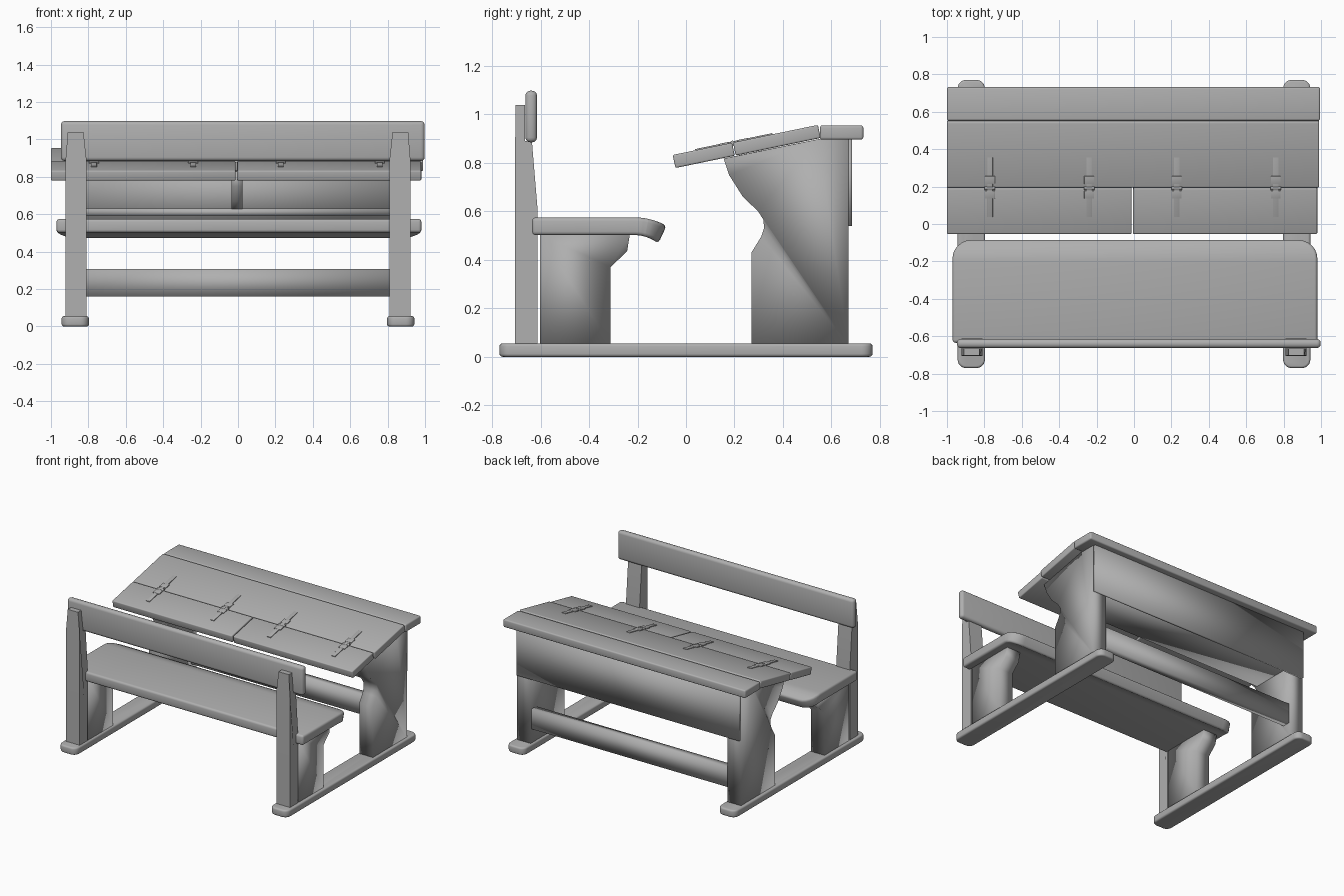
import bpy, bmesh, math
from mathutils import Matrix

if "Cube" in bpy.data.objects:
    bpy.data.objects.remove(bpy.data.objects["Cube"])

# Frame of the sloping desk top: origin on the joint between the planks
SLOPE = Matrix.Translation((0, 0.192, 0.884)) @ Matrix.Rotation(math.radians(11.7), 4, 'X')
GREY = bpy.data.materials.new("dark_grey")
GREY.diffuse_color = (0.43, 0.43, 0.43, 1)
GREY.use_nodes = True
GREY.node_tree.nodes["Principled BSDF"].inputs["Base Color"].default_value = GREY.diffuse_color


def finish(name, bm, mirror=False, matrix=None, angle=180):
    # angle: edges sharper than this stay crisp
    if matrix:
        bm.transform(matrix)
    bmesh.ops.recalc_face_normals(bm, faces=bm.faces)
    me = bpy.data.meshes.new(name)
    bm.to_mesh(me)
    bm.free()
    me.materials.append(GREY)
    ob = bpy.data.objects.new(name, me)
    bpy.context.collection.objects.link(ob)
    if mirror:
        ob.modifiers.new("mirror", 'MIRROR')
    bpy.ops.object.select_all(action='DESELECT')
    ob.select_set(True)
    bpy.context.view_layer.objects.active = ob
    if angle < 180:
        bpy.ops.object.shade_smooth_by_angle(angle=math.radians(angle))
    else:
        bpy.ops.object.shade_smooth()
    return ob


def round_edges(bm, width, segments=3):
    edges = [e for e in bm.edges if e.calc_face_angle(0) > math.radians(40)]
    bmesh.ops.bevel(bm, geom=edges, offset=width, segments=segments, profile=0.5,
                    affect='EDGES', clamp_overlap=True)


def box_mesh(x, y, z):
    bm = bmesh.new()
    bmesh.ops.create_cube(bm, size=1)
    for v in bm.verts:
        v.co = [r[0] if c < 0 else r[1] for c, r in zip(v.co, (x, y, z))]
    return bm


def round_plan(bm, radius, front_only=False):
    # round the upright corners of a box
    edges = [e for e in bm.edges if abs(e.verts[0].co.z - e.verts[1].co.z) > 0.01
             and (not front_only or e.verts[0].co.y > -0.3)]
    bmesh.ops.bevel(bm, geom=edges, offset=radius, segments=6, profile=0.5, affect='EDGES')


def board(name, x, y, z, bevel=0.01, plan=0, mirror=False, matrix=None):
    bm = box_mesh(x, y, z)
    if plan:
        round_plan(bm, plan)
    if bevel:
        round_edges(bm, bevel)
    return finish(name, bm, mirror, matrix)


def profile_mesh(pts, x0, x1):
    # side profile in (y, z), extruded across x
    bm = bmesh.new()
    f = bm.faces.new([bm.verts.new((x0, y, z)) for y, z in pts])
    out = bmesh.ops.extrude_face_region(bm, geom=[f])
    for v in out['geom']:
        if isinstance(v, bmesh.types.BMVert):
            v.co.x = x1
    return bm


# Floor runners
board("runner", (0.797, 0.943), (-0.77, 0.77), (0, 0.055), 0.012, 0.045, True)

# Backrest posts, notched for the rail and narrowed at the top
bm = profile_mesh([(-0.705, 0.05), (-0.612, 0.05), (-0.612, 0.6), (-0.636, 0.89),
                   (-0.665, 0.89), (-0.665, 1.04), (-0.703, 1.04), (-0.705, 0.89)], 0.81, 0.922)
for v in bm.verts:
    if v.co.z > 1:
        v.co.x = 0.868 + (v.co.x - 0.866) * 0.75
finish("backrest_post", bm, True, angle=30)

# Backrest rail
board("backrest", (-0.947, 0.998), (-0.663, -0.615), (0.885, 1.098), 0.02)

# Seat with rounded front corners and a drooping front lip
bm = box_mesh((-0.97, 0.98), (-0.635, -0.08), (0.502, 0.575))
round_plan(bm, 0.1, True)
round_edges(bm, 0.015)
for i in range(6):
    bmesh.ops.bisect_plane(bm, geom=bm.verts[:] + bm.edges[:] + bm.faces[:],
                           plane_co=(0, -0.21 + i * 0.018, 0), plane_no=(0, 1, 0))
for v in bm.verts:
    d = max(0, v.co.y + 0.21)
    v.co.y -= d * (0.575 - v.co.z) * 3.6
    v.co.z -= 2.0 * d * d
finish("seat", bm)

# Seat supports with a bracket under the front of the seat
finish("seat_support", profile_mesh(
    [(-0.602, 0.05), (-0.312, 0.05), (-0.312, 0.37), (-0.243, 0.435), (-0.232, 0.505),
     (-0.602, 0.505)], 0.81, 0.922), True)

# Desk supports with a waisted front edge
finish("desk_support", profile_mesh(
    [(0.27, 0.05), (0.67, 0.05), (0.67, 0.898), (0.545, 0.898), (0.155, 0.818), (0.178, 0.75),
     (0.235, 0.66), (0.298, 0.6), (0.32, 0.565), (0.322, 0.53), (0.31, 0.495), (0.27, 0.43)],
    0.81, 0.922), True)

# Foot stretcher, book shelf, centre divider and rear panel
board("stretcher", (-0.82, 0.82), (0.605, 0.662), (0.16, 0.308), 0)
board("shelf", (-0.82, 0.82), (0.325, 0.672), (0.592, 0.63), 0)
finish("divider", profile_mesh(
    [(0.335, 0.62), (0.67, 0.62), (0.67, 0.898), (0.545, 0.898), (0.2, 0.828), (0.215, 0.75),
     (0.27, 0.67)], -0.035, 0.025))
board("rear_panel", (-0.917, 0.917), (0.668, 0.685), (0.54, 0.9), 0)

# Desk top: flat rear board, fixed sloping plank, two hinged lids
board("rear_top_board", (-1, 0.995), (0.553, 0.732), (0.896, 0.955), 0.01)
board("sloping_plank", (-1, 0.99), (0.002, 0.36), (-0.055, 0), 0.007, matrix=SLOPE)
for side, x in (("left", (-1, -0.013)), ("right", (-0.005, 0.98))):
    board(side + "_lid", x, (-0.252, -0.002), (-0.055, 0), 0.007, matrix=SLOPE)

# Strap hinges across the lid joint
for i, x in enumerate((-0.77, -0.24, 0.228, 0.758)):
    n = str(i + 1)
    board("hinge_strap_" + n, (x - 0.015, x + 0.015), (-0.157, 0.168), (-0.002, 0.005), 0.001,
          matrix=SLOPE)
    for y0, y1 in ((-0.056, -0.014), (0.022, 0.066)):
        board("hinge_leaf_" + n, (x - 0.026, x + 0.026), (y0, y1), (-0.002, 0.006), 0.001,
              matrix=SLOPE)
    bm = bmesh.new()
    bmesh.ops.create_cone(bm, cap_ends=True, segments=16, radius1=0.01, radius2=0.01, depth=0.056)
    bm.transform(Matrix.Translation((x, 0, -0.002)) @ Matrix.Rotation(math.pi / 2, 4, 'Y'))
    finish("hinge_barrel_" + n, bm, matrix=SLOPE, angle=40)
